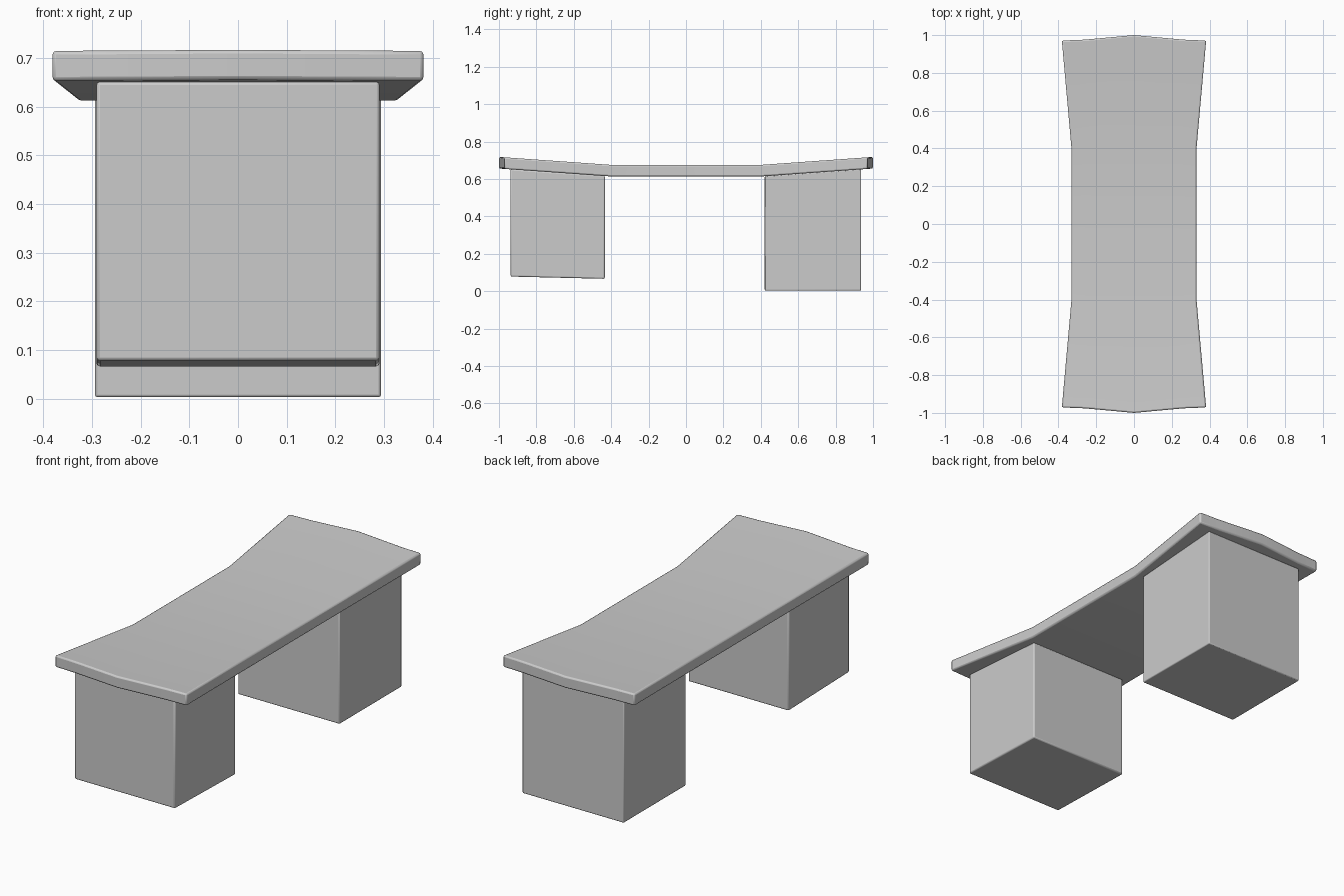
import bpy, bmesh

if "Cube" in bpy.data.objects:
    bpy.data.objects.remove(bpy.data.objects["Cube"])


def make_object(name, bm, bevel, segments):
    bmesh.ops.recalc_face_normals(bm, faces=bm.faces[:])
    mesh = bpy.data.meshes.new(name)
    bm.to_mesh(mesh)
    bm.free()
    ob = bpy.data.objects.new(name, mesh)
    bpy.context.collection.objects.link(ob)
    mod = ob.modifiers.new("soft_edges", "BEVEL")
    mod.width = bevel
    mod.segments = segments
    mod.limit_method = 'ANGLE'
    mod.angle_limit = 0.6
    bpy.context.view_layer.objects.active = ob
    ob.select_set(True)
    bpy.ops.object.shade_smooth_by_angle(angle=0.6)
    ob.select_set(False)
    return ob


def rise(y):
    """Height gained by the upswept ends beyond the flat middle."""
    return max(0.0, abs(y) - 0.4) * 0.071


# Seat: waisted plank with raised, bowed ends
columns = [(-1, 0.971), (-0.68, 0.976), (0, 1.0), (0.68, 0.976), (1, 0.971)]
bm = bmesh.new()
grid = []
for end, half_width in ((-1, 0.382), (-0.4, 0.331), (0.4, 0.331), (1, 0.382)):
    row = []
    for t, bow in columns:
        y = end * bow if abs(end) == 1 else end
        row.append(bm.verts.new((t * half_width, y, 0.613 + rise(y))))
    grid.append(row)
for a, b in zip(grid, grid[1:]):
    for i in range(4):
        bm.faces.new((a[i], a[i + 1], b[i + 1], b[i]))
top = bmesh.ops.extrude_face_region(bm, geom=bm.faces[:])
verts = [v for v in top["geom"] if isinstance(v, bmesh.types.BMVert)]
bmesh.ops.translate(bm, verts=verts, vec=(0, 0, 0.062))
make_object("seat", bm, 0.008, 2)


# Legs: solid blocks, tops following the seat underside
def leg(name, half_width, profile, bevel):
    bm = bmesh.new()
    sides = [[bm.verts.new((s * half_width, y, z)) for y, z in profile]
             for s in (-1, 1)]
    for side in sides:
        bm.faces.new(side)
    for i in range(4):
        j = (i + 1) % 4
        bm.faces.new((sides[0][i], sides[0][j], sides[1][j], sides[1][i]))
    make_object(name, bm, bevel, 2)


leg("front_leg", 0.291,
    [(-0.938, 0.078), (-0.434, 0.066), (-0.434, 0.616), (-0.938, 0.652)], 0.007)
leg("back_leg", 0.294,
    [(0.421, 0.003), (0.936, 0.003), (0.936, 0.652), (0.421, 0.616)], 0.005)
